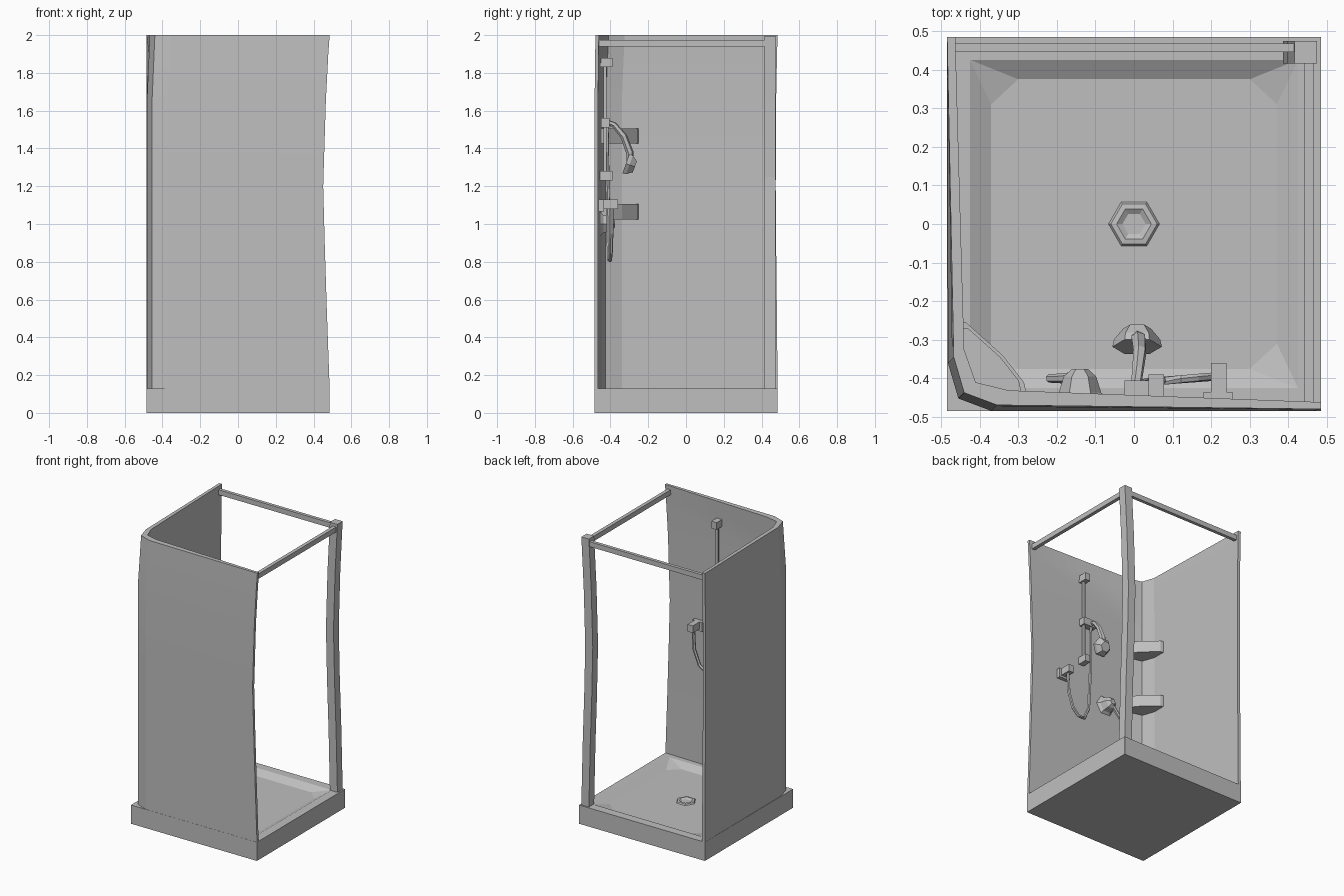
import bpy, bmesh, math
from mathutils import Vector

cube = bpy.data.objects.get("Cube")
if cube:
    bpy.data.objects.remove(cube)

grey = bpy.data.materials.new("light grey")
grey.use_nodes = True
grey.diffuse_color = (0.52, 0.52, 0.52, 1)
grey.node_tree.nodes["Principled BSDF"].inputs["Base Color"].default_value = grey.diffuse_color


def finish(name, bm):
    bmesh.ops.recalc_face_normals(bm, faces=bm.faces)
    mesh = bpy.data.meshes.new(name)
    bm.to_mesh(mesh)
    bm.free()
    mesh.materials.append(grey)
    obj = bpy.data.objects.new(name, mesh)
    bpy.context.collection.objects.link(obj)
    return obj


def loft(name, rings, capped=True):
    """Join closed rings of points with quads, capping both ends."""
    bm = bmesh.new()
    loops = [[bm.verts.new(p) for p in ring] for ring in rings]
    n = len(loops[0])
    for a, b in zip(loops, loops[1:]):
        for i in range(n):
            j = (i + 1) % n
            bm.faces.new((a[i], a[j], b[j], b[i]))
    if capped:
        bm.faces.new(loops[0])
        bm.faces.new(loops[-1])
    return finish(name, bm)


def rect(x0, x1, y0, y1, z):
    return [(x0, y0, z), (x1, y0, z), (x1, y1, z), (x0, y1, z)]


def box(name, x0, x1, y0, y1, z0, z1):
    return loft(name, [rect(x0, x1, y0, y1, z0), rect(x0, x1, y0, y1, z1)])


def ngon(center, axis, r, sides=6):
    q = Vector(axis).to_track_quat('Z', 'Y')
    return [Vector(center) + q @ Vector((r * math.cos(a), r * math.sin(a), 0))
            for a in (2 * math.pi * i / sides for i in range(sides))]


def tube(name, path, radii, sides=6):
    pts = [Vector(p) for p in path]
    rings = []
    for i, p in enumerate(pts):
        axis = pts[min(i + 1, len(pts) - 1)] - pts[max(i - 1, 0)]
        rings.append((p, axis.normalized(), radii[i]))
    # Carry the frame along the path so the tube does not twist
    side = rings[0][1].orthogonal()
    loops = []
    for p, axis, r in rings:
        side = (side - axis * side.dot(axis)).normalized()
        up = axis.cross(side)
        loops.append([p + (side * math.cos(a) + up * math.sin(a)) * r
                      for a in (2 * math.pi * k / sides for k in range(sides))])
    return loft(name, loops)


# Shower tray with a sunken floor whose corners are chamfered
RIM, FLOOR, H = 0.13, 0.10, 0.485


def octagon(ax, ay, cx, cy, z):
    return [(-cx, -ay, z), (cx, -ay, z), (ax, -cy, z), (ax, cy, z),
            (cx, ay, z), (-cx, ay, z), (-ax, cy, z), (-ax, -cy, z)]


loft("shower_tray", [octagon(H, H, H - .001, H - .001, 0),
                     octagon(H, H, H - .001, H - .001, RIM),
                     octagon(.425, .425, .424, .424, RIM),
                     octagon(.37, .375, .3, .31, FLOOR)])

# Six-sided drain ring with a hollow middle
loft("drain", [ngon((0, 0, z), (0, 0, 1), r) for r, z in
               ((.066, FLOOR), (.06, FLOOR + .008), (.045, FLOOR + .01), (.03, FLOOR + .001))])

# Two joined walls around the cut corner; ends bow inward, top leans in
outer = [(.485, -.484), (-.37, -.484), (-.455, -.452), (-.482, -.36), (-.484, .485)]
inner = [(-.463, .485), (-.455, -.34), (-.425, -.425), (-.34, -.446), (.485, -.466)]
levels = [(RIM, 0, 0), (.55, .015, .004), (.9, .026, .008), (1.2, .034, .01),
          (1.65, .02, .008), (1.9, .007, .003), (2.0, 0, 0)]
rings = []
for z, bow_x, bow_y in levels:
    lean = max(0, (z - 1.65) / .35) * .015
    ring = []
    for x, y in outer + inner:
        if x > .4:
            ring.append((x - bow_x, y + lean * .3, z))
        elif y > .4:
            ring.append((x, y - bow_y, z))
        else:
            ring.append((x + lean, y + lean, z))
    rings.append(ring)
walls = loft("corner_walls", rings)
bpy.ops.object.select_all(action='DESELECT')
walls.select_set(True)
bpy.context.view_layer.objects.active = walls
bpy.ops.object.shade_smooth_by_angle(angle=math.radians(12))

# Free-standing post, bowed like the wall edge
loft("corner_post", [rect(.416 - b, .474 - b, .416, .474, z) for z, b in
                     ((RIM, 0), (.55, .01), (.9, .022), (1.25, .03), (1.65, .018), (1.995, 0))])

# Top rails from the post to each wall
box("back_rail", -.475, .42, .445, .468, 1.94, 1.975)
box("side_rail", .44, .465, -.475, .42, 1.94, 1.975)

# Corner shelves with a shallow lip
shelf_outline = [(-.465, -.25), (-.435, -.255), (-.34, -.34), (-.285, -.41),
                 (-.275, -.455), (-.35, -.455), (-.43, -.43), (-.46, -.35)]
for name, z in (("lower_shelf", 1.025), ("upper_shelf", 1.425)):
    cx, cy = -.39, -.38
    inset = [(cx + (x - cx) * .86, cy + (y - cy) * .86) for x, y in shelf_outline]
    loft(name, [[(x, y, h) for x, y in pts] for pts, h in
                ((shelf_outline, z), (shelf_outline, z + .08),
                 (inset, z + .08), (inset, z + .072))])

# Slide bar with end brackets and a sliding holder
for name, z in (("lower_bracket", 1.23), ("upper_bracket", 1.83)):
    box(name, .038, .078, -.465, -.39, z, z + .05)
box("slide_bar", .05, .066, -.437, -.421, 1.25, 1.85)
box("slider", -.025, .076, -.45, -.405, 1.51, 1.56)

# Hand shower: bent handle and a six-sided head
tube("hand_shower_handle", [(.005, -.42, 1.54), (.01, -.38, 1.525), (.015, -.33, 1.465),
                            (.012, -.298, 1.38), (.01, -.295, 1.33)],
     [.014, .015, .018, .02, .02])
axis = Vector((0, .94, -.34))
mid = Vector((.008, -.318, 1.32))
loft("hand_shower_head", [ngon(mid, axis, .064), ngon(mid + axis * .02, axis, .06),
                          ngon(mid + axis * .05, axis, .036)])

# Water outlet and hanging hose
box("outlet_plate", .18, .255, -.468, -.435, 1.065, 1.13)
box("outlet_body", .2, .24, -.436, -.36, 1.08, 1.13)
tube("hose", [(.22, -.395, 1.09), (.212, -.395, .95), (.175, -.398, .85), (.125, -.402, .808),
              (.075, -.406, .81), (.035, -.41, .9), (.015, -.415, 1.2), (.008, -.42, 1.53)],
     [.011] * 8)

# Mixer valve: wall plate, tapered knob and lever
loft("mixer_valve", [ngon((-.14, y, 1.0), (0, 1, 0), r) for y, r in
                     ((-.465, .075), (-.455, .075), (-.437, .055), (-.395, .042), (-.375, .02))])
tube("mixer_lever", [(-.14, -.395, 1.0), (-.185, -.4, .955), (-.22, -.4, .915)],
     [.014, .013, .011])
